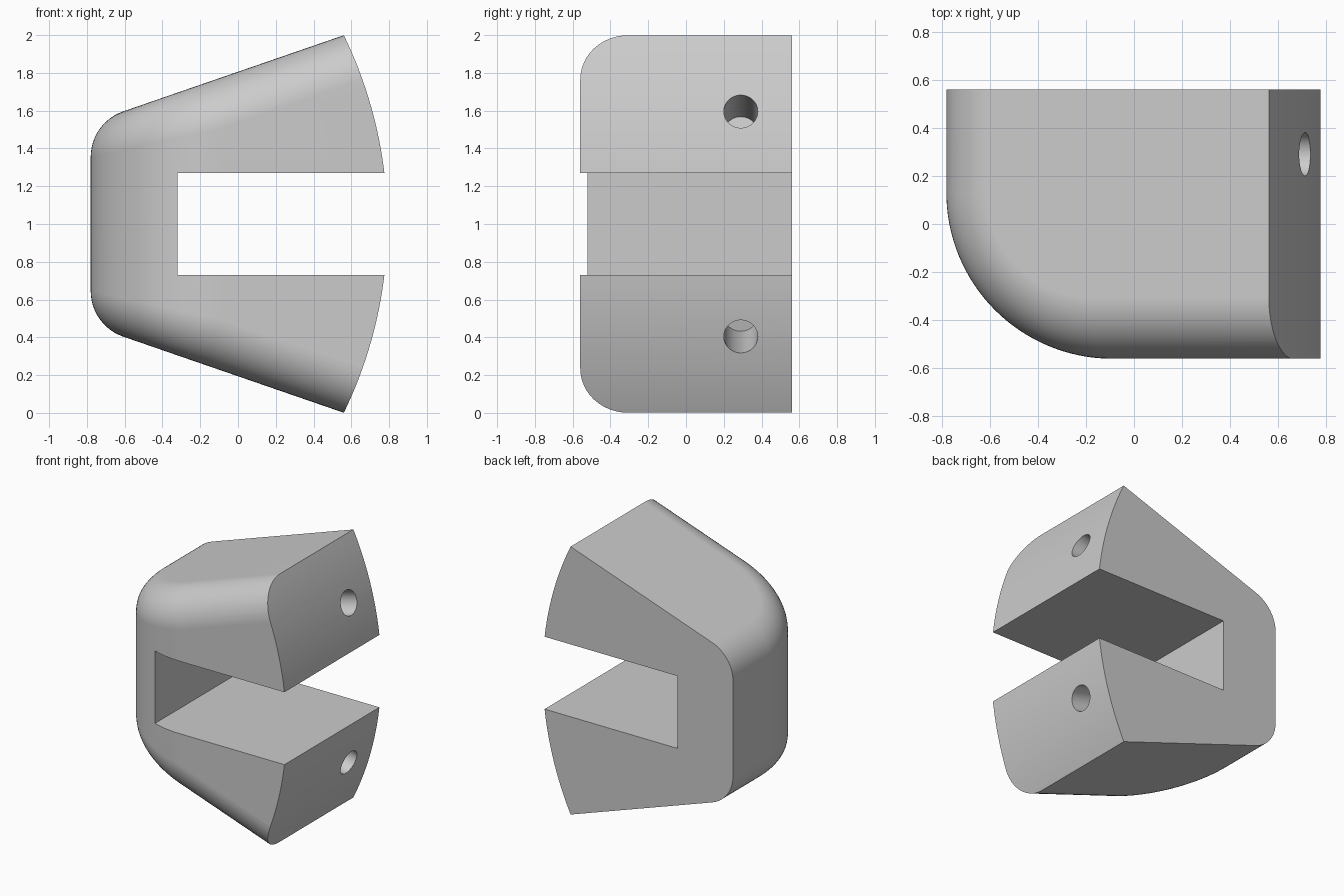
import bpy
import bmesh
from math import sin, cos, pi, atan, atan2
from mathutils import Vector, Matrix

if "Cube" in bpy.data.objects:
    bpy.data.objects.remove(bpy.data.objects["Cube"])

LEFT, FRONT, BACK, END = -0.78, -0.56, 0.56, 1.1
SLOPE, MID_Z, TOP_AT_ZERO = 0.345, 1.0, 1.806
CORNER_R, FILLET_R = 0.69, 0.255
ARC_X, ARC_R = -1.489, 2.28       # centre and radius of the curved jaw ends
tilt = atan(SLOPE)
top_normal = Vector((-sin(tilt), 0, cos(tilt)))

grey = bpy.data.materials.new("light_grey")
grey.use_nodes = True
colour = (0.6, 0.6, 0.6, 1)
grey.diffuse_color = colour
grey.node_tree.nodes["Principled BSDF"].inputs["Base Color"].default_value = colour


def make_object(name, bm):
    mesh = bpy.data.meshes.new(name)
    bmesh.ops.recalc_face_normals(bm, faces=bm.faces)
    bm.to_mesh(mesh)
    bm.free()
    mesh.materials.append(grey)
    obj = bpy.data.objects.new(name, mesh)
    bpy.context.collection.objects.link(obj)
    return obj


def cylinder(name, radius, depth, segments, matrix):
    bm = bmesh.new()
    bmesh.ops.create_cone(bm, cap_ends=True, segments=segments, radius1=radius,
                          radius2=radius, depth=depth, matrix=matrix)
    return make_object(name, bm)


def cut(target, cutter, operation="DIFFERENCE"):
    mod = target.modifiers.new("cut", "BOOLEAN")
    mod.operation, mod.object, mod.solver = operation, cutter, "EXACT"
    bpy.context.view_layer.objects.active = target
    bpy.ops.object.modifier_apply(modifier=mod.name)
    bpy.data.objects.remove(cutter)


# Plan outline of the wall: (point, outward direction) from back left to front right
outline = [(Vector((LEFT, BACK, 0)), Vector((-1, 0, 0)))]
centre = Vector((LEFT + CORNER_R, FRONT + CORNER_R, 0))
for i in range(33):
    a = pi + i / 32 * pi / 2
    out = Vector((cos(a), sin(a), 0))
    outline.append((centre + out * CORNER_R, out))
outline.append((Vector((END, FRONT, 0)), Vector((0, -1, 0))))

# Wedge body: sweep a constant-radius fillet along the outline, mirrored top to bottom
STEPS = 12
bm = bmesh.new()
columns = []
for point, out in outline:
    ball = point - out * FILLET_R
    ball.z = TOP_AT_ZERO + SLOPE * ball.x - FILLET_R / cos(tilt)
    arc = [ball + out.slerp(top_normal, i / STEPS) * FILLET_R for i in range(STEPS + 1)]
    low = [Vector((p.x, p.y, 2 * MID_Z - p.z)) for p in reversed(arc)]
    columns.append([bm.verts.new(p) for p in low + arc])
for a, b in zip(columns, columns[1:]):
    for i in range(len(a) - 1):
        bm.faces.new((a[i], a[i + 1], b[i + 1], b[i]))
end_z = TOP_AT_ZERO + SLOPE * END
upper = bm.verts.new((END, BACK, end_z))
lower = bm.verts.new((END, BACK, 2 * MID_Z - end_z))
bm.faces.new([c[-1] for c in columns] + [upper])
bm.faces.new([c[0] for c in columns] + [lower])
bm.faces.new(columns[0] + [upper, lower])
end_face = bm.faces.new(columns[-1] + [upper, lower])
bmesh.ops.triangulate(bm, faces=[end_face])
body = make_object("clamp_body", bm)

# Curved jaw ends
cut(body, cylinder("end_curve", ARC_R, 4, 256,
                   Matrix.Translation((ARC_X, 0, MID_Z)) @ Matrix.Rotation(pi / 2, 4, "X")),
    "INTERSECT")

# Slot between the jaws
bm = bmesh.new()
bmesh.ops.create_cube(bm, size=1, matrix=Matrix.Translation((0.68, 0, MID_Z))
                      @ Matrix.Diagonal((2, 2, 0.54, 1)))
cut(body, make_object("slot_cutter", bm))

# Blind pin holes, square to the curved ends
for side in (1, -1):
    mouth = Vector((0.712, 0.29, MID_Z + side * 0.596))
    axis = Vector((mouth.x - ARC_X, 0, mouth.z - MID_Z)).normalized()
    place = Matrix.Translation(mouth - axis * 0.12) @ axis.to_track_quat("Z", "Y").to_matrix().to_4x4()
    cut(body, cylinder("hole_cutter", 0.09, 0.64, 48, place))

# Smooth the curves and keep the cut edges sharp
bpy.ops.object.select_all(action="DESELECT")
body.select_set(True)
bpy.context.view_layer.objects.active = body
bpy.ops.object.shade_smooth_by_angle(angle=pi / 7)
weighted = body.modifiers.new("even_shading", "WEIGHTED_NORMAL")
weighted.keep_sharp = True
